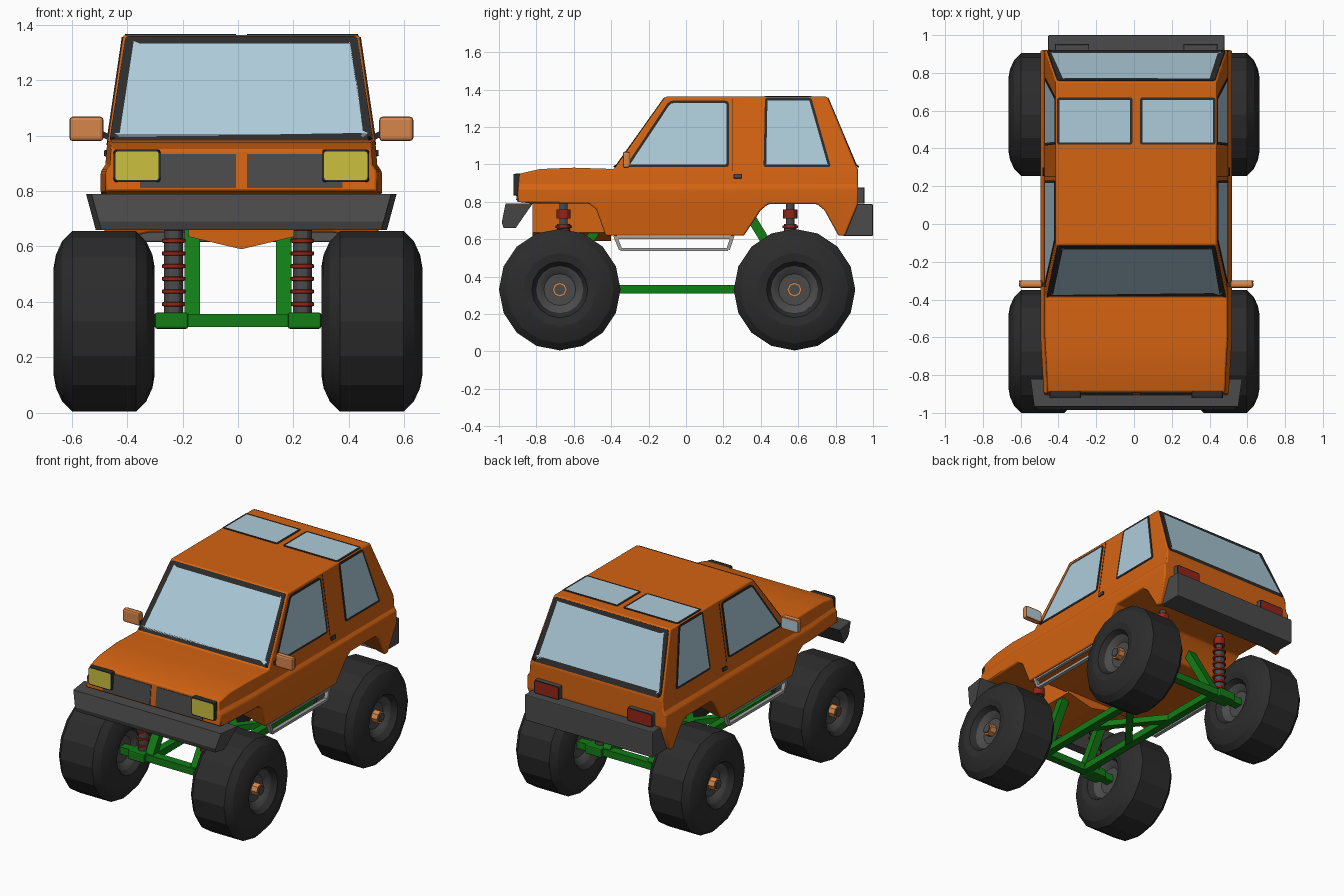
import bpy, bmesh, math
from mathutils import Vector

if "Cube" in bpy.data.objects:
    bpy.data.objects.remove(bpy.data.objects["Cube"])

CX = 0.012  # the body sits slightly off the wheel centre line


def material(name, r, g, b):
    m = bpy.data.materials.new(name)
    m.diffuse_color = (r, g, b, 1)
    m.use_nodes = True
    m.node_tree.nodes["Principled BSDF"].inputs["Base Color"].default_value = m.diffuse_color
    return m


ORANGE = material("orange paint", 0.66, 0.125, 0.006)
PALE = material("pale orange", 0.68, 0.24, 0.07)
BLACK = material("tyre black", 0.025, 0.025, 0.026)
GREY = material("dark grey", 0.07, 0.07, 0.07)
GLASS = material("pale blue glass", 0.42, 0.60, 0.70)
GREEN = material("frame green", 0.006, 0.20, 0.008)
RED = material("red", 0.30, 0.017, 0.008)
YELLOW = material("lamp yellow", 0.60, 0.53, 0.05)
SILVER = material("light grey", 0.35, 0.35, 0.35)


def finish(name, bm, mats, bevel=0.0, smooth=None, recalc=True):
    if recalc:
        bmesh.ops.recalc_face_normals(bm, faces=bm.faces[:])
    me = bpy.data.meshes.new(name)
    bm.to_mesh(me)
    bm.free()
    for m in mats:
        me.materials.append(m)
    ob = bpy.data.objects.new(name, me)
    bpy.context.collection.objects.link(ob)
    if bevel:
        mod = ob.modifiers.new("bevel", 'BEVEL')
        mod.width, mod.segments, mod.limit_method = bevel, 2, 'ANGLE'
        mod.angle_limit = math.radians(30)
    if smooth:
        bpy.ops.object.select_all(action='DESELECT')
        ob.select_set(True)
        bpy.context.view_layer.objects.active = ob
        bpy.ops.object.shade_smooth_by_angle(angle=math.radians(smooth))
    return ob


def box(name, xs, ys, zs, mat, bevel=0.0):
    bm = bmesh.new()
    bmesh.ops.create_cube(bm, size=1)
    for v in bm.verts:
        v.co = [(a + b) / 2 + c * (b - a) for (a, b), c in zip((xs, ys, zs), v.co)]
    return finish(name, bm, [mat], bevel)


def bar(name, a, b, w, h, mat):
    """Straight rectangular bar from a to b."""
    a, b = Vector(a), Vector(b)
    bm = bmesh.new()
    bmesh.ops.create_cube(bm, size=1)
    q = (b - a).to_track_quat('Y', 'Z')
    for v in bm.verts:
        v.co = (a + b) / 2 + q @ Vector((v.co.x * w, v.co.y * (b - a).length, v.co.z * h))
    return finish(name, bm, [mat])


def prism_mesh(pts, half):
    """Side outline (y, z) extruded across x."""
    bm = bmesh.new()
    f = bm.faces.new([bm.verts.new((-half, y, z)) for y, z in pts])
    r = bmesh.ops.extrude_face_region(bm, geom=[f])
    bmesh.ops.translate(bm, vec=(2 * half, 0, 0),
                        verts=[g for g in r["geom"] if isinstance(g, bmesh.types.BMVert)])
    return bm


def lathe(name, profile, centre, n, mat, axis='X', smooth=None):
    """Revolve (along, radius) points around an axis through centre."""
    bm = bmesh.new()
    rings = []
    for t, r in profile:
        ring = []
        for k in range(n):
            a = 2 * math.pi * k / n
            p, q = r * math.sin(a), r * math.cos(a)
            co = Vector((t, p, q)) if axis == 'X' else Vector((p, q, t))
            ring.append(bm.verts.new(co + Vector(centre)))
        rings.append(ring)
    for r0, r1 in zip(rings, rings[1:]):
        for k in range(n):
            bm.faces.new((r0[k], r0[(k + 1) % n], r1[(k + 1) % n], r1[k]))
    bm.faces.new(rings[0])
    bm.faces.new(rings[-1])
    return finish(name, bm, [mat], smooth=smooth)


def plate(name, pts, out, rim, frame, pane, corner=0.02, lift=0.004):
    """Thin plate with rounded corners: rim in frame colour, inset pane."""
    bm = bmesh.new()
    f = bm.faces.new([bm.verts.new((x + CX, y, z)) for x, y, z in pts])
    f.normal_update()
    if f.normal.dot(Vector(out)) < 0:
        f.normal_flip()
    bmesh.ops.translate(bm, vec=f.normal * lift, verts=bm.verts[:])
    if corner:
        bmesh.ops.bevel(bm, geom=bm.verts[:], offset=corner, segments=2, profile=0.5, affect='VERTICES')
    f = bm.faces[:][0]
    bmesh.ops.inset_individual(bm, faces=[f], thickness=rim)
    f.material_index = 1
    ob = finish(name, bm, [frame, pane], recalc=False)
    mod = ob.modifiers.new("thickness", 'SOLIDIFY')
    mod.thickness, mod.offset = 0.008, -1
    return ob


# Body shell: side outline with wheel arches, then widths set by height
WIDTHS = [(0.617, 0.49), (0.80, 0.507), (0.87, 0.507), (0.895, 0.49), (0.96, 0.485), (1.362, 0.426)]


def half_width(z):
    for (z0, w0), (z1, w1) in zip(WIDTHS, WIDTHS[1:]):
        if z <= z1:
            return w0 + (w1 - w0) * max(0, z - z0) / (z1 - z0)
    return WIDTHS[-1][1]


outline = [(-.43, .617), (.31, .617), (.40, .755), (.44, .787), (.70, .787), (.74, .755), (.815, .617),
           (.85, .617), (.92, .79), (.92, .97), (.755, 1.362), (-.11, 1.362), (-.385, .975), (-.6, .982),
           (-.78, .975), (-.89, .95), (-.905, .80), (-.82, .79), (-.52, .79), (-.48, .76)]
bm = prism_mesh(outline, 0.5)
cuts = [((0, 0, z), (0, 0, 1)) for z, w in WIDTHS[1:-1]]
cuts += [((0, -.6, 0), (0, 1, 0)), ((.33, 0, 0), (1, 0, 0)), ((-.33, 0, 0), (1, 0, 0))]
for co, no in cuts:
    bmesh.ops.bisect_plane(bm, geom=bm.verts[:] + bm.edges[:] + bm.faces[:], plane_co=co, plane_no=no, dist=1e-4)
for v in bm.verts:
    if abs(v.co.x) > 0.4:
        taper = 1 - 0.035 * max(0, (-v.co.y - 0.6) / 0.3)
        v.co.x = math.copysign(half_width(v.co.z) * taper, v.co.x)
    elif v.co.z < 0.63:
        v.co.z = 0.65  # raised floor
    v.co.x += CX
finish("body", bm, [ORANGE], bevel=0.008, smooth=25)

# V-bottomed engine bay between the front wheels
bm = bmesh.new()
sec = [(-.19, .80), (-.19, .635), (0, .59), (.19, .635), (.19, .80)]
f = bm.faces.new([bm.verts.new((x + CX, -.82, z)) for x, z in sec])
r = bmesh.ops.extrude_face_region(bm, geom=[f])
bmesh.ops.translate(bm, vec=(0, .42, 0), verts=[g for g in r["geom"] if isinstance(g, bmesh.types.BMVert)])
finish("engine_bay", bm, [ORANGE])

# Bumpers
bm = prism_mesh([(-.82, .79), (-.965, .79), (-.985, .69), (-.975, .66), (-.91, .66)], 0.5)
for v in bm.verts:
    w = 0.525 + 0.035 * (v.co.z - .66) / .13 - (0.02 if v.co.y < -.95 else 0)
    v.co.x = math.copysign(w, v.co.x) + CX
finish("front_bumper", bm, [GREY])
bm = prism_mesh([(.91, .787), (1.0, .787), (1.0, .617), (.84, .617)], 0.467)
bmesh.ops.translate(bm, vec=(CX, 0, 0), verts=bm.verts[:])
finish("rear_bumper", bm, [GREY], bevel=0.006)


# Windscreen and rear window, each lying on its sloped face
def slope_window(name, low, high, wl, wh, out):
    (y0, z0), (y1, z1) = low, high
    plate(name, [(-wl, y0, z0), (wl, y0, z0), (wh, y1, z1), (-wh, y1, z1)], out, 0.033, BLACK, GLASS, 0.012)


slope_window("windscreen", (-.381, .981), (-.114, 1.356), .475, .418, (0, -1, 1))
slope_window("rear_window", (.915, .982), (.758, 1.355), .468, .418, (0, 1, 1))

for s in (1, -1):
    side = "right" if s > 0 else "left"

    def wall(pts):
        return [(s * half_width(z), y, z) for y, z in pts]

    # Side and roof windows
    plate(side + "_door_window", wall([(-.325, .985), (-.09, 1.34), (.23, 1.34), (.23, .985)]),
          (s, 0, 0), 0.014, BLACK, GLASS)
    plate(side + "_quarter_window", wall([(.415, .985), (.422, 1.355), (.67, 1.355), (.775, .985)]),
          (s, 0, 0), 0.014, BLACK, GLASS, 0.012)
    plate(side + "_roof_window", [(s * x, y, 1.362) for x, y in [(.02, .42), (.42, .42), (.42, .67), (.02, .67)]],
          (0, 0, 1), 0.013, BLACK, GLASS, 0.012)
    # Door seam and handle
    plate(side + "_door_seam", wall([(.248, .965), (.252, .965), (.252, 1.35), (.248, 1.35)]),
          (s, 0, 0), 0.001, BLACK, BLACK, 0, 0.002)
    plate(side + "_door_handle", wall([(.255, .925), (.30, .925), (.30, .948), (.255, .948)]),
          (s, 0, 0), 0.004, BLACK, GREY, 0.004, 0.008)
    # Grille half, headlamp and tail lamp
    plate(side + "_grille", [(s * x, y, z) for x, y, z in
          [(.02, -.892, .933), (.365, -.892, .933), (.365, -.904, .81), (.02, -.904, .81)]],
          (0, -1, 0), 0.005, GREY, GREY, 0)
    x0, x1 = sorted((s * .292, s * .46))
    box(side + "_headlamp_housing", (x0 + CX, x1 + CX), (-.918, -.865), (.832, .95), BLACK, 0.008)
    plate(side + "_headlamp", [(x0, -.918, .833), (x1, -.918, .833), (x1, -.918, .949), (x0, -.918, .949)],
          (0, -1, 0), 0.006, BLACK, YELLOW, 0.015)
    x0, x1 = sorted((s * .25, s * .43))
    box(side + "_tail_lamp_housing", (x0 + CX, x1 + CX), (.90, .95), (.79, .875), GREY, 0.005)
    plate(side + "_tail_lamp", [(x0, .95, .79), (x1, .95, .79), (x1, .95, .875), (x0, .95, .875)],
          (0, 1, 0), 0.006, BLACK, RED, 0.012)
    # Door mirror
    x0, x1 = sorted((s * .497, s * .62))
    box(side + "_mirror", (x0 + CX, x1 + CX), (-.338, -.302), (.98, 1.068), PALE, 0.012)
    plate(side + "_mirror_glass", [(x0, -.302, .985), (x1, -.302, .985), (x1, -.302, 1.063), (x0, -.302, 1.063)],
          (0, 1, 0), 0.008, PALE, GLASS, 0.012, 0.002)
    bar(side + "_mirror_arm", (s * .47 + CX, -.32, .99), (s * .51 + CX, -.32, 1.01), .02, .02, BLACK)
    # Side step: bent tube
    sx = s * .475 + CX
    path = [(-.38, .62), (-.35, .545), (.225, .545), (.25, .62)]
    for i, (a, b) in enumerate(zip(path, path[1:])):
        bar(f"{side}_step_{i + 1}", (sx, *a), (sx, *b), .025, .018, SILVER)
    bar(side + "_step_top", (sx, -.37, .608), (sx, .24, .608), .02, .012, SILVER)
    # Chassis rail
    bar(side + "_chassis_rail", (s * .165, -.675, .333), (s * .165, .58, .333), .05, .045, GREEN)

    for end, wy, sy, d in (("front", -.675, -.655, 1), ("rear", .58, .557, -1)):
        n = f"{side}_{end}_"
        c = (s * .4825, wy, .33)
        # Tyre, rim and hub
        half = [(.115, .325), (.152, .288), (.174, .24), (.182, .195), (.174, .15), (.14, .125), (.10, .12)]
        lathe(n + "tyre", [(-x, r) for x, r in reversed(half)] + half, c, 16, BLACK, smooth=20)
        rim = [(.135, .127), (.06, .09), (.055, .02)]
        bm_rim = [(-x, r) for x, r in reversed(rim)] + rim
        for cap, sg in (("rim_outer", s), ("rim_inner", -s)):
            lathe(n + cap, [(sg * .10, .128), (sg * .142, .126), (sg * .139, .118), (sg * .112, .085), (sg * .112, .01)],
                  c, 16, GREY, smooth=20)
        lathe(n + "hub", [(s * .10, .04), (s * .155, .04)], c, 8, PALE)
        lathe(n + "hub_cap", [(s * .15, .03), (s * .162, .03)], c, 8, GREY)
        # Shock absorber with spring rings
        sc = (s * .232, sy, 0)
        lathe(n + "shock", [(.34, .034), (.68, .034), (.68, .022), (.79, .022)], sc, 12, GREY, 'Z', 30)
        lathe(n + "shock_cap", [(.71, .038), (.758, .038)], sc, 12, RED, 'Z', 30)
        for i in range(7):
            z = .392 + i * .0457
            lathe(f"{n}spring_{i + 1}", [(z - .009, .03), (z - .006, .042), (z + .006, .042), (z + .009, .03)],
                  sc, 12, RED, 'Z', 30)
        # Shock perch and strut up to the body
        x0, x1 = sorted((s * .18, s * .30))
        box(n + "perch", (x0, x1), (wy - .05, wy + .05), (.303, .362), GREEN, 0.008)
        bar(n + "strut", (s * .165, wy, .335), (s * .165, wy + d * .235, .72), .056, .05, GREEN)

# Axles and crossed chassis braces
for end, wy in (("front", -.675), ("rear", .58)):
    box(end + "_axle", (-.39, .39), (wy - .028, wy + .028), (.31, .357), GREEN)
for s in (1, -1):
    bar("chassis_brace", (-s * .165, -.25, .333), (s * .165, .16, .333), .045, .04, GREEN)
